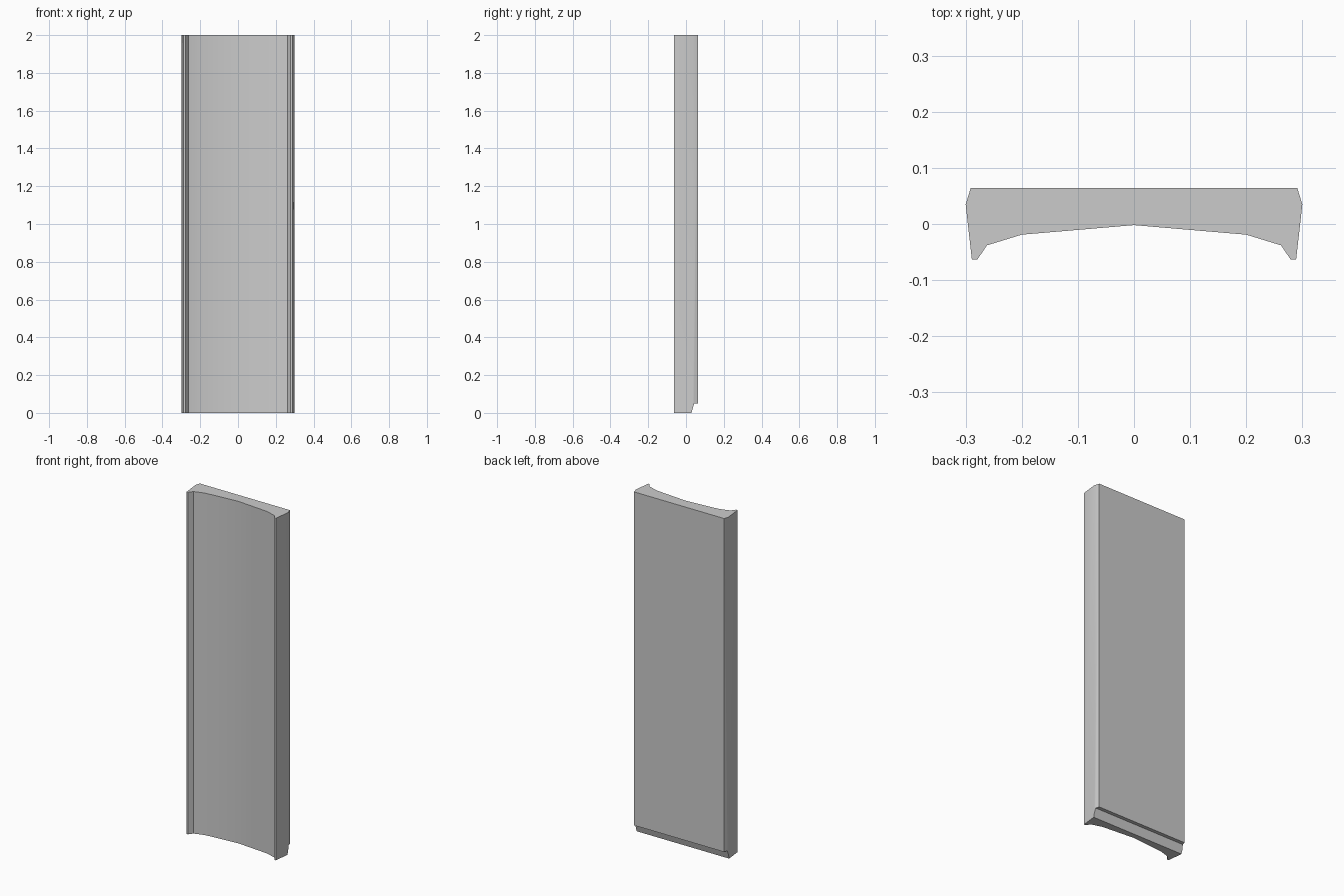
import bpy, bmesh, math
from mathutils import Vector

if "Cube" in bpy.data.objects:
    bpy.data.objects.remove(bpy.data.objects["Cube"])


def extrude_profile(name, points, offset):
    """Closed outline of 3D points swept along offset."""
    bm = bmesh.new()
    face = bm.faces.new([bm.verts.new(p) for p in points])
    result = bmesh.ops.extrude_face_region(bm, geom=[face], use_keep_orig=True)
    verts = [g for g in result["geom"] if isinstance(g, bmesh.types.BMVert)]
    bmesh.ops.translate(bm, verts=verts, vec=Vector(offset))
    bmesh.ops.recalc_face_normals(bm, faces=bm.faces)
    mesh = bpy.data.meshes.new(name)
    bm.to_mesh(mesh)
    bm.free()
    obj = bpy.data.objects.new(name, mesh)
    bpy.context.collection.objects.link(obj)
    return obj


# Curved panel: half of the plan outline, mirrored across x
half = [(0.2, -0.019), (0.262, -0.038), (0.279, -0.063),
        (0.289, -0.063), (0.30, 0.035), (0.291, 0.064)]
outline = [(0, -0.002)] + half + [(-x, y) for x, y in reversed(half)]
panel = extrude_profile("curved_panel", [(x, y, 0) for x, y in outline], (0, 0, 2))

# Sloped rebate along the bottom of the back face
rebate = [(0.023, -0.02), (0.029, 0.0), (0.043, 0.05), (0.1, 0.05), (0.1, -0.02)]
cutter = extrude_profile("rebate_cutter", [(-0.4, y, z) for y, z in rebate], (0.8, 0, 0))

bpy.context.view_layer.objects.active = panel
panel.select_set(True)
cut = panel.modifiers.new("bottom_rebate", "BOOLEAN")
cut.operation = "DIFFERENCE"
cut.object = cutter
cut.solver = "EXACT"
bpy.ops.object.modifier_apply(modifier=cut.name)
bpy.data.objects.remove(cutter)

bpy.ops.object.shade_smooth_by_angle(angle=math.radians(30))
